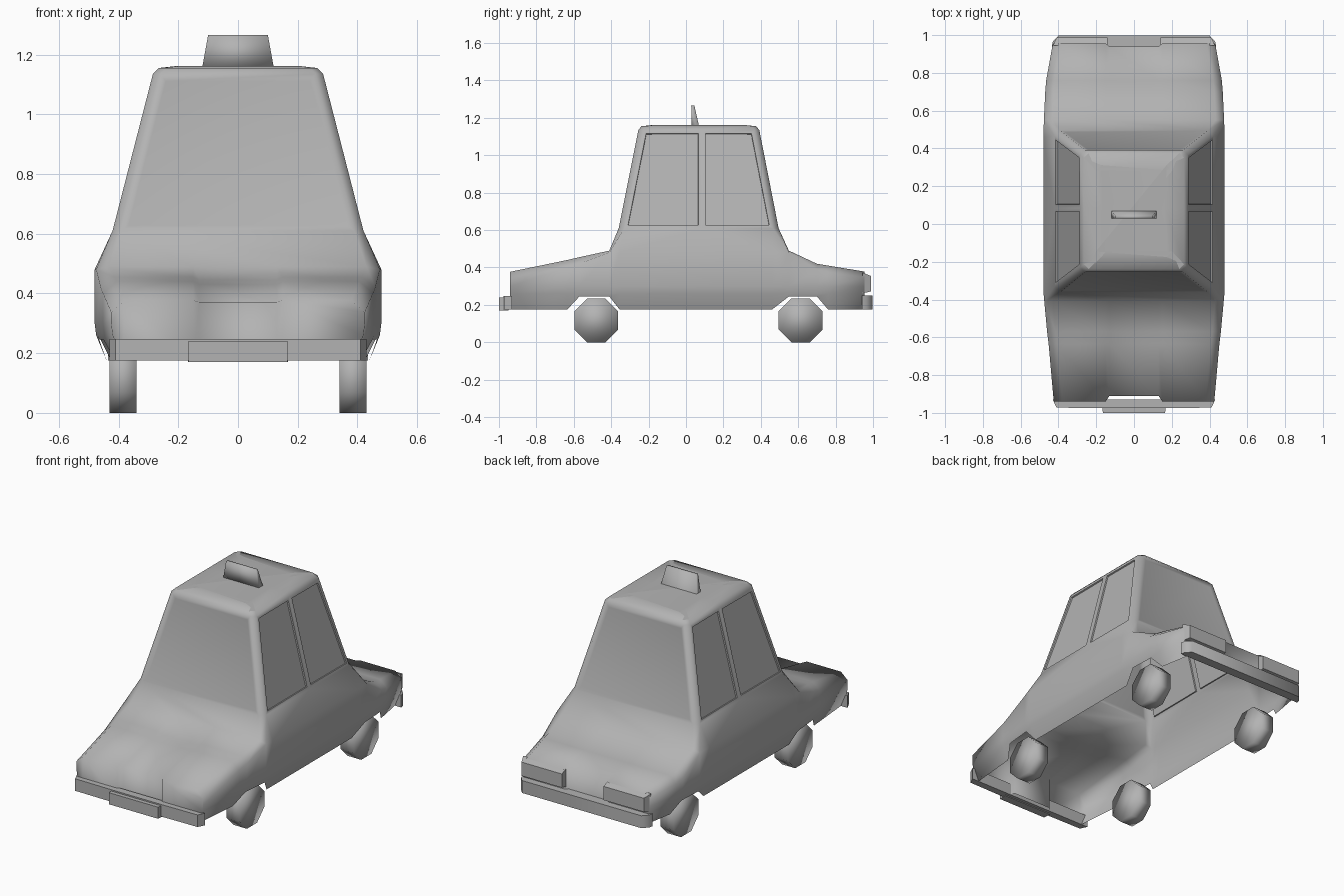
import bpy, bmesh, math

cube = bpy.data.objects.get("Cube")
if cube:
    bpy.data.objects.remove(cube, do_unlink=True)

GREY = (0.45, 0.45, 0.45, 1)
grey = bpy.data.materials.new("plain_grey")
grey.use_nodes = True
grey.diffuse_color = GREY
grey.node_tree.nodes["Principled BSDF"].inputs["Base Color"].default_value = GREY


def finish(name, bm, angle):
    mesh = bpy.data.meshes.new(name)
    bm.to_mesh(mesh)
    bm.free()
    mesh.materials.append(grey)
    obj = bpy.data.objects.new(name, mesh)
    bpy.context.collection.objects.link(obj)
    bpy.ops.object.select_all(action="DESELECT")
    obj.select_set(True)
    bpy.context.view_layer.objects.active = obj
    bpy.ops.object.shade_smooth_by_angle(angle=math.radians(angle))


def prism(name, lower, upper, angle):
    """Closed solid between two matching outlines."""
    bm = bmesh.new()
    a = [bm.verts.new(p) for p in lower]
    b = [bm.verts.new(p) for p in upper]
    n = len(a)
    for i in range(n):
        bm.faces.new((a[i], a[(i + 1) % n], b[(i + 1) % n], b[i]))
    bm.faces.new(a[::-1])
    bm.faces.new(b)
    bmesh.ops.recalc_face_normals(bm, faces=bm.faces)
    finish(name, bm, angle)


# Body: open-bottomed shell lofted along its length
HX, STEP = 0.15, 0.02
bm = bmesh.new()


def section(y, zb, w, zt, drop, dip, recess):
    sill = w - 0.04 + (zb - 0.175) * 0.43
    half = [(sill, zb), (w - 0.005, 0.26), (w, 0.3), (w, zt - drop),
            (w - 0.045, zt), (HX, zt), (HX - STEP, zt - dip)]
    full = half + [(-x, z) for x, z in reversed(half)]
    return [bm.verts.new((x, y + (recess if abs(x) < HX - 0.005 else 0), z)) for x, z in full]


def cap(s, recess):
    y = s[0].co.y
    base = [bm.verts.new((x, y + r, 0.18)) for x, r in
            ((HX, 0), (HX - STEP, recess), (STEP - HX, recess), (-HX, 0))]
    bm.faces.new(s[0:6] + [base[0]])
    bm.faces.new(s[8:14] + [base[3]])
    for i in range(3):
        bm.faces.new((s[5 + i], s[6 + i], base[i + 1], base[i]))


# y, bottom, half width, top, shoulder drop, hood dip, end recess
stations = [
    (-0.94, 0.175, 0.425, 0.377, 0.04, 0.006, 0.03),
    (-0.635, 0.175, 0.452, 0.44, 0.04, 0.01, 0),
    (-0.57, 0.245, 0.46, 0.455, 0.035, 0.01, 0),
    (-0.41, 0.245, 0.475, 0.49, 0.01, 0, 0),
    (-0.355, 0.175, 0.48, 0.49, 0.01, 0, 0),
    (0.085, 0.175, 0.48, 0.49, 0.01, 0, 0),
    (0.46, 0.175, 0.48, 0.49, 0.01, 0, 0),
    (0.55, 0.245, 0.477, 0.49, 0.01, 0, 0),
    (0.70, 0.245, 0.47, 0.42, 0.035, 0, 0),
    (0.76, 0.175, 0.465, 0.41, 0.04, 0, 0),
    (0.955, 0.175, 0.43, 0.378, 0.03, 0, -0.015),
]
FRONT, MID, BACK = 3, 5, 7
loops = [section(*s) for s in stations]
for k in range(len(loops) - 1):
    a, b = loops[k], loops[k + 1]
    for j in range(13):
        if not (FRONT <= k < BACK and 3 <= j <= 9):
            bm.faces.new((a[j], b[j], b[j + 1], a[j + 1]))
cap(loops[0], 0.03)
cap(loops[-1], -0.015)


# Cabin: rings lofted up from the body opening
def ring(z, w, front, back, c):
    side = [(w - c, front), (w, front + c), (w, 0.085), (w, back - c), (w - c, back)]
    return [bm.verts.new((x, y, z)) for x, y in side + [(-x, y) for x, y in reversed(side)]]


def shoulder(row, first, last):
    step = 1 if last > first else -1
    return [loops[k][row] for k in range(first, last + step, step)]


front, back = loops[FRONT], loops[BACK]
opening = [[front[4], front[3]], shoulder(3, FRONT, MID), shoulder(3, MID, BACK),
           [back[3], back[4]], back[4:10], [back[9], back[10]],
           shoulder(10, BACK, MID), shoulder(10, MID, FRONT),
           [front[10], front[9]], front[9:3:-1]]
rings = [ring(0.61, 0.42, -0.36, 0.495, 0.03), ring(1.135, 0.285, -0.255, 0.392, 0.025),
         ring(1.155, 0.265, -0.238, 0.375, 0.025)]
side_panes, screens = [], []
for i in range(10):
    j = (i + 1) % 10
    low, high, top = rings
    bm.faces.new(opening[i] + [low[j], low[i]])
    pane = bm.faces.new((low[i], low[j], high[j], high[i]))
    bm.faces.new((high[i], high[j], top[j], top[i]))
    if i in (1, 2, 6, 7):
        side_panes.append(pane)
    elif i in (4, 9):
        screens.append(pane)
roof = bm.faces.new(rings[2])
bmesh.ops.recalc_face_normals(bm, faces=bm.faces)
bm.normal_update()

# Gently crowned roof, soft screens, crisp side windows
bmesh.ops.inset_individual(bm, faces=[roof], thickness=0.1, depth=0.007)
bmesh.ops.inset_individual(bm, faces=screens, thickness=0.03, depth=-0.005)
bmesh.ops.inset_individual(bm, faces=side_panes, thickness=0.026, depth=0)
rims = bmesh.ops.inset_individual(bm, faces=side_panes, thickness=0.002, depth=-0.008)
for rim_face in rims["faces"]:
    for edge in rim_face.edges:
        edge.smooth = False
finish("body", bm, 88)

# Roof sign
sign = [[(-w, y0, z), (w, y0, z), (w, y1, z), (-w, y1, z)]
        for w, y0, y1, z in ((0.12, 0.03, 0.07, 1.155), (0.10, 0.028, 0.045, 1.265))]
prism("roof_sign", *sign, 100)


# Bumpers
def bumper(name, half, z0, z1):
    plan = half + [(-x, y) for x, y in reversed(half)]
    prism(name, [(x, y, z0) for x, y in plan], [(x, y, z1) for x, y in plan], 60)


bumper("front_bumper", [(0.43, -0.93), (0.41, -0.972), (0.168, -0.975)], 0.175, 0.248)
bumper("front_bumper_plate", [(0.168, -0.95), (0.165, -1.0)], 0.17, 0.24)
bumper("rear_bumper", [(0.435, 0.94), (0.43, 0.965), (0.40, 0.998)], 0.175, 0.25)

# Tail lights
for side, label in ((1, "left"), (-1, "right")):
    inner, outer = HX - 0.01, 0.428
    rear = [(side * x, 0.945, z) for x, z in
            ((inner, 0.262), (outer, 0.262), (outer, 0.372), (inner, 0.372))]
    face = [(side * x, 0.988, z) for x, z in
            ((inner, 0.272), (0.41, 0.272), (0.41, 0.355), (inner, 0.355))]
    prism(label + "_tail_light", rear, face, 60)

# Eight-sided wheels
for y, end in ((-0.48, "front"), (0.613, "rear")):
    for side, label in ((1, "left"), (-1, "right")):
        rim = [(y + 0.127 * math.cos((i + 0.5) * math.pi / 4),
                0.1175 + 0.127 * math.sin((i + 0.5) * math.pi / 4)) for i in range(8)]
        prism(end + "_" + label + "_wheel", [(side * 0.34, a, b) for a, b in rim],
              [(side * 0.43, a, b) for a, b in rim], 100)
